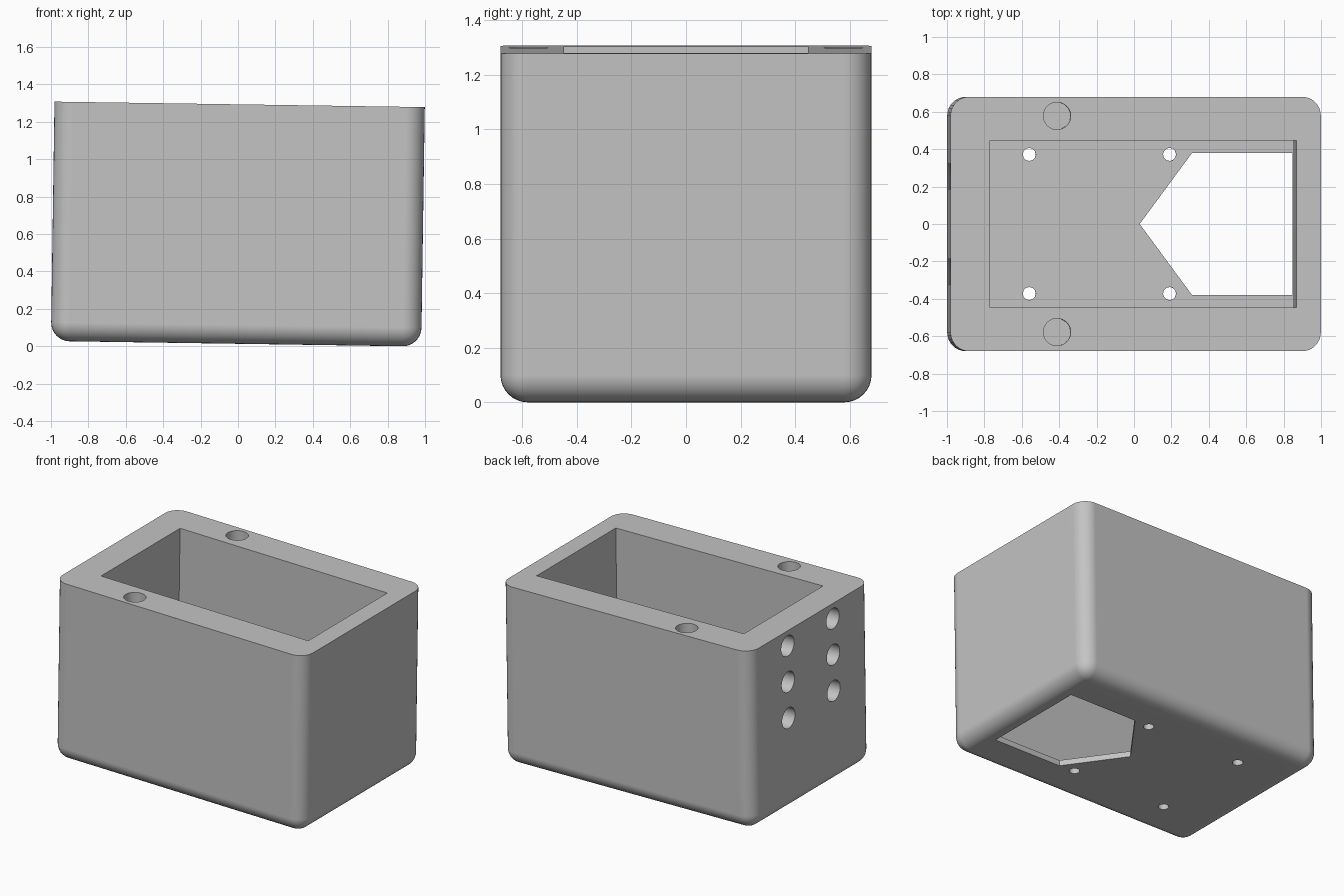
import bpy, bmesh, math
from mathutils import Matrix, Vector

LENGTH, WIDTH, HEIGHT = 1.98, 1.36, 1.28
FILLET, FLOOR, TILT = 0.1, 0.04, 0.0148

if "Cube" in bpy.data.objects:
    bpy.data.objects.remove(bpy.data.objects["Cube"], do_unlink=True)

grey = bpy.data.materials.new("plain grey")
grey.use_nodes = True
grey.diffuse_color = (0.55, 0.55, 0.55, 1)
grey.node_tree.nodes["Principled BSDF"].inputs["Base Color"].default_value = grey.diffuse_color


def new_object(name, bm):
    bmesh.ops.recalc_face_normals(bm, faces=bm.faces)
    mesh = bpy.data.meshes.new(name)
    bm.to_mesh(mesh)
    bm.free()
    mesh.materials.append(grey)
    obj = bpy.data.objects.new(name, mesh)
    bpy.context.collection.objects.link(obj)
    return obj


def add_prism(bm, outline, low, high):
    """Extrude a flat outline from one height to another."""
    face = bm.faces.new([bm.verts.new((x, y, low)) for x, y in outline])
    made = bmesh.ops.extrude_face_region(bm, geom=[face])["geom"]
    verts = [v for v in made if isinstance(v, bmesh.types.BMVert)]
    bmesh.ops.translate(bm, verts=verts, vec=(0, 0, high - low))


def add_drill(bm, centre, radius, depth, sides, axis="Z"):
    """Cylinder centred on a surface point, reaching depth to either side."""
    turn = Matrix.Rotation(math.pi / 2, 4, "Y") if axis == "X" else Matrix()
    bmesh.ops.create_cone(bm, cap_ends=True, segments=sides, radius1=radius,
                          radius2=radius, depth=2 * depth,
                          matrix=Matrix.Translation(centre) @ turn)


# Housing block: rounded uprights and base, crisp top rim
bm = bmesh.new()
bmesh.ops.create_cube(bm, size=1, matrix=Matrix.Translation((0, 0, HEIGHT / 2))
                      @ Matrix.Diagonal((LENGTH, WIDTH, HEIGHT, 1)))
rounded = [e for e in bm.edges if min(v.co.z for v in e.verts) < 0.01]
bmesh.ops.bevel(bm, geom=rounded, offset=FILLET, segments=8, profile=0.5,
                affect="EDGES", clamp_overlap=True)
housing = new_object("housing", bm)

# Open pocket
pocket = bmesh.new()
add_prism(pocket, [(-0.78, -0.447), (0.86, -0.447), (0.86, 0.447), (-0.78, 0.447)],
          FLOOR, HEIGHT + 0.2)

# Pointed window through the floor
window = bmesh.new()
add_prism(window, [(0.04, 0), (0.32, -0.38), (0.858, -0.38), (0.858, 0.38), (0.32, 0.38)],
          -0.1, 0.2)

# Screw holes in the floor, blind sockets in the rim and one end wall
holes = bmesh.new()
for side in (-1, 1):
    for x in (-0.55, 0.2):
        add_drill(holes, (x, side * 0.372, 0), 0.035, 0.1, 12)
    add_drill(holes, (-0.42, side * 0.578, HEIGHT), 0.073, 0.2, 32)
    for row in range(3):
        z = HEIGHT - 0.107 - row * 0.257
        add_drill(holes, (-LENGTH / 2, side * 0.255, z), 0.073, 0.12, 32, "X")

# Cut each shape out of the block
bpy.context.view_layer.objects.active = housing
for name, shape in (("pocket", pocket), ("window", window), ("holes", holes)):
    cutter = new_object(name + "_cutter", shape)
    cutter.hide_render = True
    cut = housing.modifiers.new(name, "BOOLEAN")
    cut.operation, cut.solver, cut.object = "DIFFERENCE", "EXACT", cutter
    bpy.ops.object.modifier_apply(modifier=cut.name)
    bpy.data.objects.remove(cutter, do_unlink=True)

# Slight lean of the whole box
housing.data.transform(Matrix.Rotation(TILT, 4, "Y"))
corners = [v.co for v in housing.data.vertices]
mid_x = (min(c.x for c in corners) + max(c.x for c in corners)) / 2
housing.data.transform(Matrix.Translation(Vector((-mid_x, 0, -min(c.z for c in corners)))))

# Smooth fillets with flat walls
for obj in bpy.context.selected_objects:
    obj.select_set(False)
housing.select_set(True)
bpy.ops.object.shade_smooth_by_angle(angle=math.radians(35))
weighted = housing.modifiers.new("flat walls", "WEIGHTED_NORMAL")
weighted.keep_sharp = True
